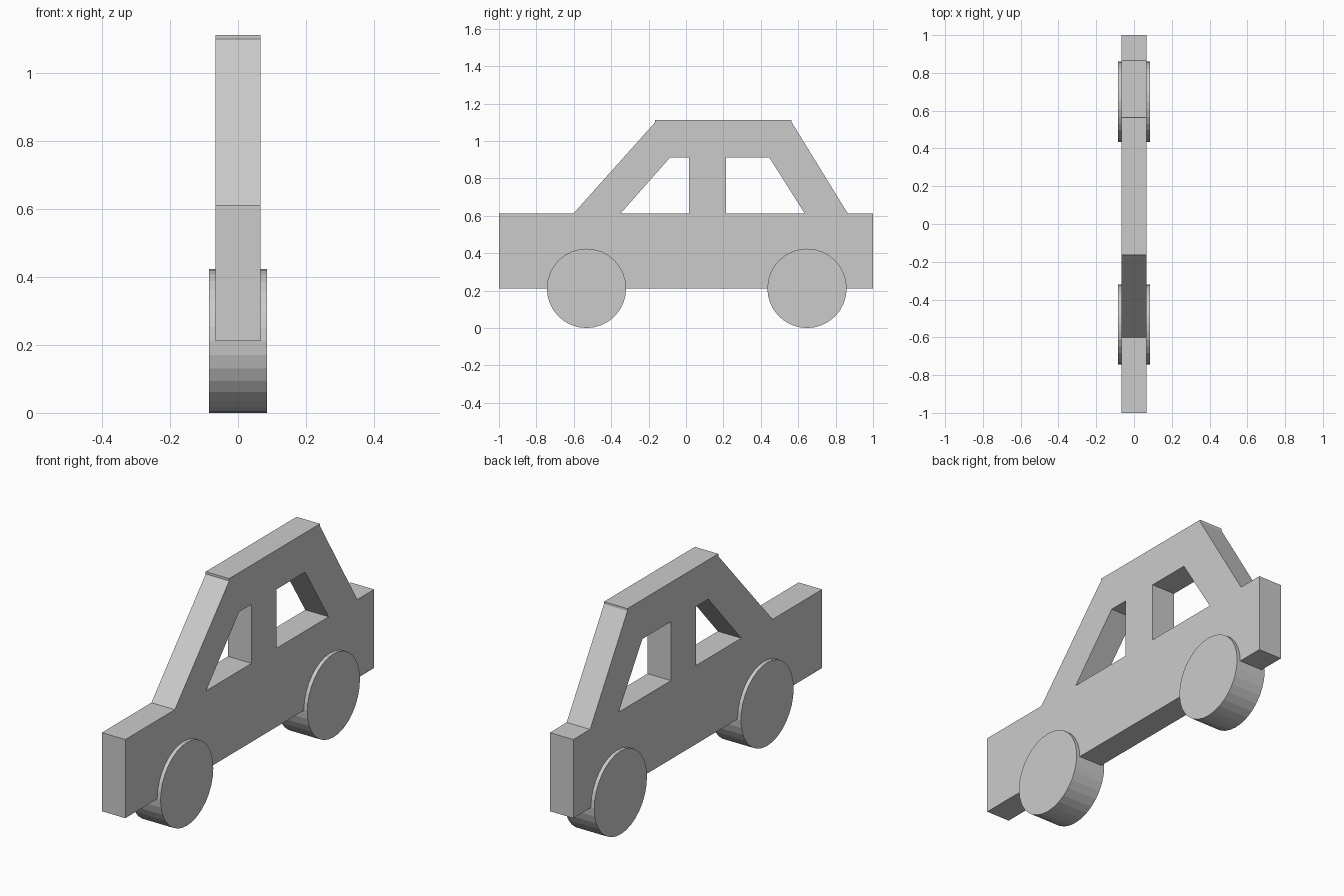
import bpy, bmesh
from math import pi

if "Cube" in bpy.data.objects:
    bpy.data.objects.remove(bpy.data.objects["Cube"])

BODY_HALF, WHEEL_HALF, R = 0.066, 0.085, 0.212
BASE, BELT, SILL, ROOF = 0.212, 0.612, 0.912, 1.112

# side silhouette and window openings, as (y, z)
outline = [(-1, BASE), (1, BASE), (1, BELT), (0.865, BELT), (0.565, 1.1), (0.565, ROOF),
           (-0.165, ROOF), (-0.165, 1.1), (-0.602, BELT), (-1, BELT)]
front_window = [(-0.35, BELT), (0.015, BELT), (0.015, SILL), (-0.085, SILL)]
rear_window = [(0.215, BELT), (0.635, BELT), (0.445, SILL), (0.215, SILL)]


def plate(name, loops, half):
    """Extrude closed side-view loops (inner ones become holes) along x."""
    curve = bpy.data.curves.new(name, 'CURVE')
    curve.dimensions, curve.fill_mode, curve.extrude = '2D', 'BOTH', half
    for pts in loops:
        s = curve.splines.new('POLY')
        s.points.add(len(pts) - 1)
        for p, (y, z) in zip(s.points, pts):
            p.co = (y, z, 0, 1)
        s.use_cyclic_u = True
        s.use_smooth = False
    ob = bpy.data.objects.new(name, curve)
    bpy.context.collection.objects.link(ob)
    ob.rotation_euler = (pi / 2, 0, pi / 2)
    bpy.ops.object.select_all(action='DESELECT')
    ob.select_set(True)
    bpy.context.view_layer.objects.active = ob
    bpy.ops.object.convert(target='MESH')
    ob = bpy.context.object
    # weld the caps to the sides
    bm = bmesh.new()
    bm.from_mesh(ob.data)
    bmesh.ops.remove_doubles(bm, verts=bm.verts, dist=1e-4)
    bmesh.ops.recalc_face_normals(bm, faces=bm.faces)
    for f in bm.faces:
        f.smooth = False
    bm.to_mesh(ob.data)
    bm.free()


# car body with cabin and windows
plate("car_body", [outline, front_window, rear_window], BODY_HALF)

# wheels run right through the body
for name, y in (("front_wheel", -0.532), ("rear_wheel", 0.647)):
    bpy.ops.mesh.primitive_cylinder_add(vertices=32, radius=R, depth=2 * WHEEL_HALF,
                                        location=(0, y, R), rotation=(0, pi / 2, 0))
    bpy.context.object.name = name
